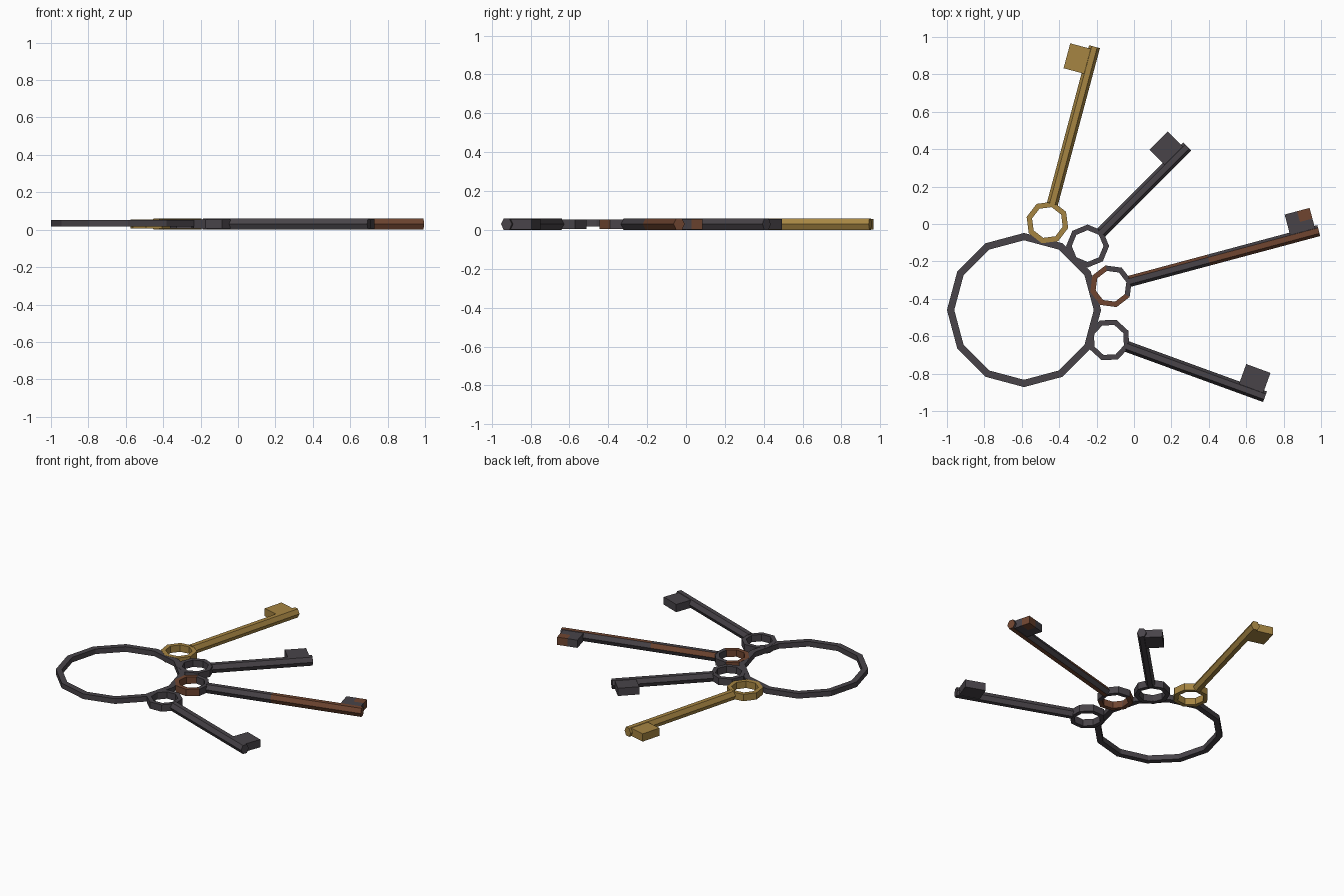
import bpy, bmesh
from math import cos, sin, pi, radians
from mathutils import Matrix, Vector

if "Cube" in bpy.data.objects:
    bpy.data.objects.remove(bpy.data.objects["Cube"])


def material(name, rgb):
    m = bpy.data.materials.new(name)
    m.use_nodes = True
    m.diffuse_color = (*rgb, 1)
    bsdf = m.node_tree.nodes["Principled BSDF"]
    bsdf.inputs["Base Color"].default_value = (*rgb, 1)
    bsdf.inputs["Roughness"].default_value = 0.7
    return m


IRON = material("dark_iron", (0.065, 0.057, 0.066))
BRASS = material("brass", (0.38, 0.235, 0.055))
RUST = material("rust", (0.16, 0.06, 0.03))


def finish(name, bm, mats, matrix, rule=None):
    """Turn a bmesh into a flat-shaded object; rule picks a material per face."""
    bmesh.ops.recalc_face_normals(bm, faces=bm.faces)
    if rule:
        for f in bm.faces:
            f.material_index = int(rule(f.calc_center_median(), f.normal))
    mesh = bpy.data.meshes.new(name)
    bm.to_mesh(mesh)
    bm.free()
    for m in mats:
        mesh.materials.append(m)
    ob = bpy.data.objects.new(name, mesh)
    ob.matrix_world = matrix
    bpy.context.collection.objects.link(ob)


def ring(name, sides, outer, inner, half, mats, matrix, rule=None):
    """Faceted ring with a rectangular section."""
    bm = bmesh.new()
    section = [(outer, -half), (outer, half), (inner, half), (inner, -half)]
    loops = []
    for i in range(sides):
        a = 2 * pi * i / sides
        loops.append([bm.verts.new((r * cos(a), r * sin(a), z)) for r, z in section])
    for i in range(sides):
        a, b = loops[i], loops[(i + 1) % sides]
        for j in range(4):
            k = (j + 1) % 4
            bm.faces.new((a[j], b[j], b[k], a[k]))
    finish(name, bm, mats, matrix, rule)


def shaft(name, stations, mats, matrix, rule):
    """Six-sided bar along local x, flat on top and bottom."""
    bm = bmesh.new()
    loops = []
    for x in stations:
        loops.append([bm.verts.new((x, 0.03 * cos(i * pi / 3),
                                    0.03 * sin(i * pi / 3) / sin(pi / 3)))
                      for i in range(6)])
    for a, b in zip(loops, loops[1:]):
        for i in range(6):
            k = (i + 1) % 6
            bm.faces.new((a[i], a[k], b[k], b[i]))
    bm.faces.new(loops[0])
    bm.faces.new(loops[-1])
    finish(name, bm, mats, matrix, rule)


def bit(name, far, mats, matrix, rule):
    """Square tooth plate beside the end of the shaft."""
    bm = bmesh.new()
    size = Vector((0.138, 0.118, 0.054))
    centre = Vector((far - size.x / 2, 0.012 + size.y / 2, 0))
    bmesh.ops.create_cube(bm, size=1, matrix=Matrix.Translation(centre)
                          @ Matrix.Diagonal((*size, 1)))
    for axis in (Vector((1, 0, 0)), Vector((0, 1, 0))):
        bmesh.ops.bisect_plane(bm, geom=bm.verts[:] + bm.edges[:] + bm.faces[:],
                               plane_co=centre, plane_no=axis)
    finish(name, bm, mats, matrix, rule)


def key(name, x, y, angle, length, mats, rusty=False):
    m = Matrix.Translation((x, y, 0.03)) @ Matrix.Rotation(radians(angle), 4, "Z")
    middle = length * 0.47

    # Rust patches: one side near the bow, the other towards the tip
    def shaft_rule(c, n):
        if c.x > middle:
            return n.y < 0.3
        return n.y > 0.3 and n.z > 0 or n.z < -0.9

    def bit_rule(c, n):
        return c.x > length - 0.085 and c.y > 0.071

    def bow_rule(c, n):
        return c.x < 0.02 or c.y < -0.05

    pick = (lambda r: r) if rusty else (lambda r: None)
    ring(name + "_bow", 8, 0.115, 0.085, 0.024, mats, m, pick(bow_rule))
    shaft(name + "_shaft", (0.1, middle, length), mats, m, pick(shaft_rule))
    bit(name + "_bit", length - 0.016, mats, m, pick(bit_rule))


# Large carrying ring
ring("key_ring", 12, 0.412, 0.373, 0.018, [IRON],
     Matrix.Translation((-0.588, -0.46, 0.035)))

# Keys fanned around the ring
key("brass_key", -0.463, 0.008, 75, 0.973, [BRASS])
key("short_iron_key", -0.248, -0.118, 45, 0.753, [IRON])
key("rusty_key", -0.123, -0.333, 15, 1.15, [IRON, RUST], rusty=True)
key("iron_key", -0.134, -0.62, -20, 0.888, [IRON])
